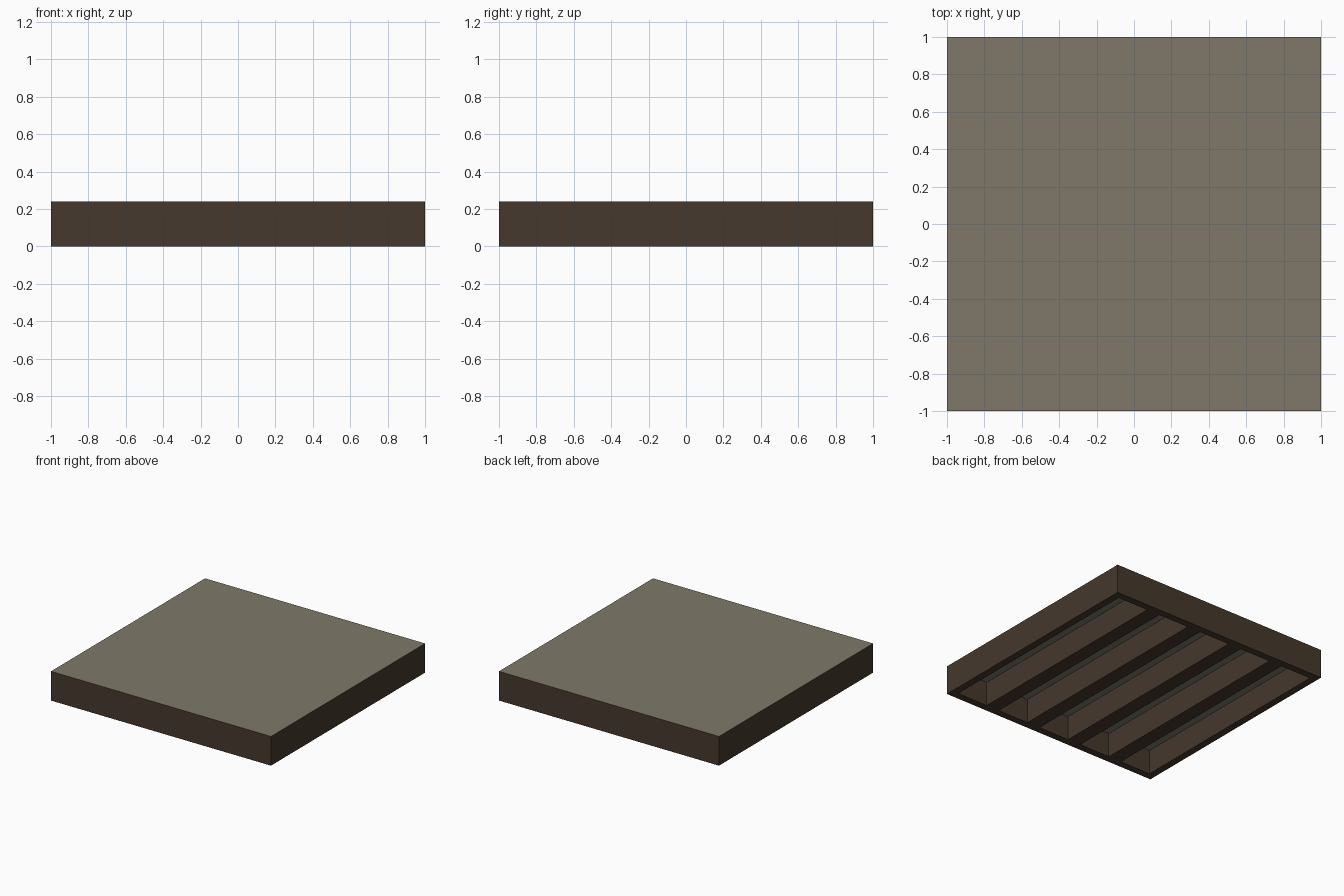
import bpy, bmesh
from mathutils import Matrix, Vector

if "Cube" in bpy.data.objects:
    bpy.data.objects.remove(bpy.data.objects["Cube"])

HEIGHT, DEPTH = 0.24, 0.20        # slab height, pocket depth
PITCH, HALF_W, HALF_L = 0.40, 0.14, 0.94
CENTRES = [(i - 2) * PITCH for i in range(5)]


def material(name, rgb):
    mat = bpy.data.materials.new(name)
    mat.diffuse_color = (*rgb, 1.0)
    mat.use_nodes = True
    mat.node_tree.nodes["Principled BSDF"].inputs["Base Color"].default_value = mat.diffuse_color
    return mat


def cut(bm, co, normal):
    bmesh.ops.bisect_plane(bm, geom=bm.verts[:] + bm.edges[:] + bm.faces[:],
                           plane_co=co, plane_no=normal)


# Solid slab
bm = bmesh.new()
bmesh.ops.create_cube(bm, size=1, matrix=Matrix.Translation((0, 0, HEIGHT / 2))
                      @ Matrix.Diagonal((2, 2, HEIGHT, 1)))

# Edge loops outlining the rim and ribs
for c in CENTRES:
    for s in (-1, 1):
        cut(bm, Vector((c + s * HALF_W, 0, 0)), Vector((1, 0, 0)))
for s in (-1, 1):
    cut(bm, Vector((0, s * HALF_L, 0)), Vector((0, 1, 0)))


def is_pocket(face):
    p = face.calc_center_median()
    return p.z < 1e-4 and abs(p.y) < 0.5 and any(abs(p.x - c) < 0.05 for c in CENTRES)


# Five long pockets sunk into the underside
bm.normal_update()
pockets = [f for f in bm.faces if is_pocket(f)]
floors = bmesh.ops.extrude_discrete_faces(bm, faces=pockets)["faces"]
for f in floors:
    bmesh.ops.translate(bm, verts=f.verts[:], vec=(0, 0, DEPTH))

# Clean the top and outer sides back to single flat faces
outer = [e for e in bm.edges if len(e.link_faces) == 2
         and e.calc_face_angle(1) < 0.01
         and e.link_faces[0].calc_center_median().z > 0.01]
bmesh.ops.dissolve_edges(bm, edges=outer, use_verts=True)
bmesh.ops.recalc_face_normals(bm, faces=bm.faces[:])

# Brown sides and ribs, stone-grey deck seen from above and inside the pockets
for f in bm.faces:
    z = f.calc_center_median().z
    f.material_index = int(abs(f.normal.z) > 0.9 and z > 0.1)

mesh = bpy.data.meshes.new("ribbed_floor_slab")
bm.to_mesh(mesh)
bm.free()
mesh.materials.append(material("brown_edge", (0.060, 0.040, 0.026)))
mesh.materials.append(material("grey_deck", (0.21, 0.19, 0.14)))
bpy.context.collection.objects.link(bpy.data.objects.new("ribbed_floor_slab", mesh))
